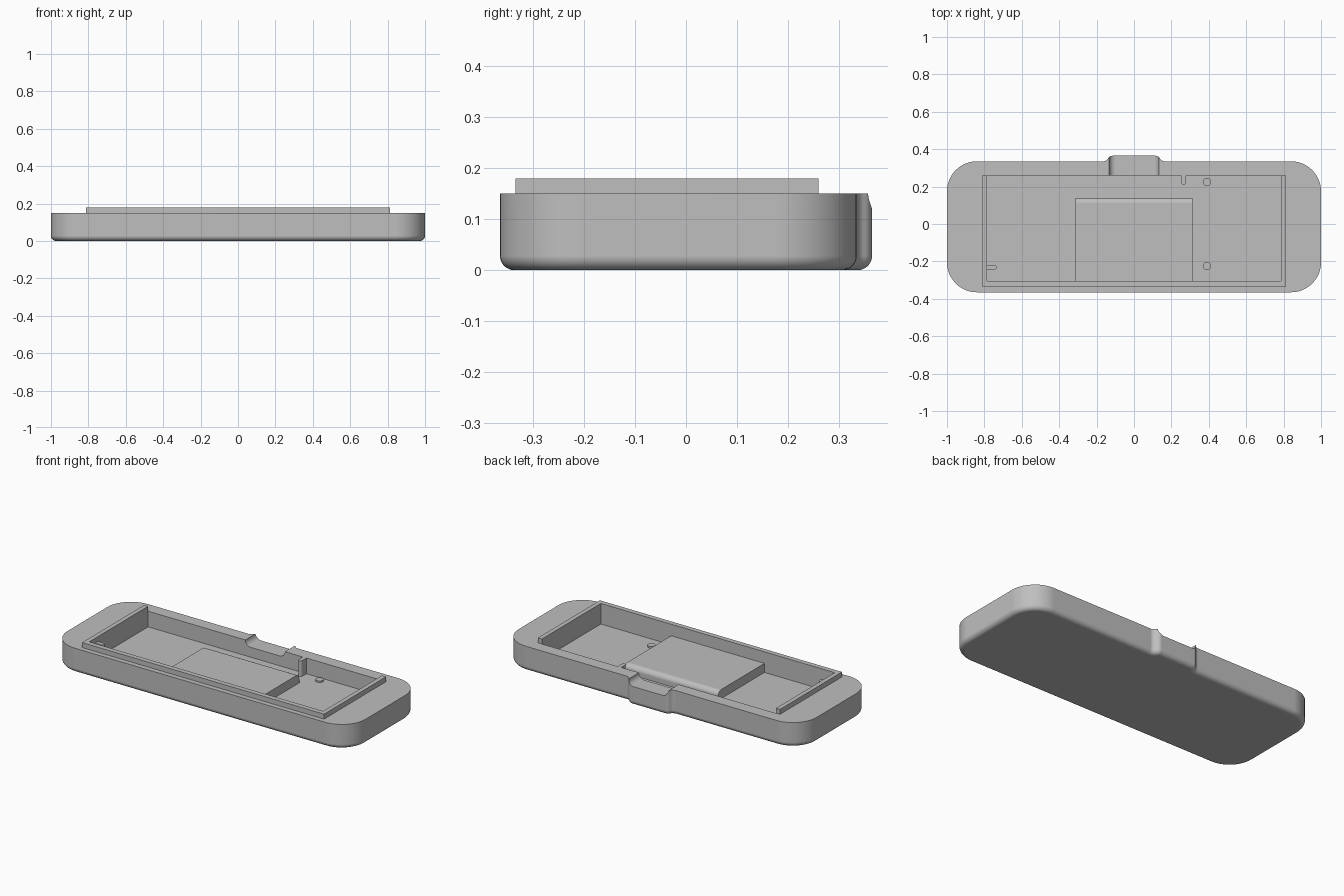
import bpy, bmesh
from math import sin, cos, pi, radians

default = bpy.data.objects.get("Cube")
if default:
    bpy.data.objects.remove(default, do_unlink=True)

grey = bpy.data.materials.new("plain grey")
grey.use_nodes = True
shade = (0.52, 0.52, 0.52, 1)
grey.diffuse_color = shade
grey.node_tree.nodes["Principled BSDF"].inputs["Base Color"].default_value = shade

TOP, FLOOR, LIP_TOP = 0.15, 0.055, 0.18
IN_X, IN_FRONT, IN_BACK = 0.785, -0.305, 0.26


def arc(cx, cy, r, start, end, steps=8):
    angles = [radians(start + (end - start) * i / steps) for i in range(steps + 1)]
    return [(cx + r * cos(a), cy + r * sin(a)) for a in angles]


def loft(name, rings):
    """Skin equal-length rings of 3D points and cap both ends."""
    bm = bmesh.new()
    loops = [[bm.verts.new(p) for p in ring] for ring in rings]
    n = len(loops[0])
    for a, b in zip(loops, loops[1:]):
        for i in range(n):
            j = (i + 1) % n
            bm.faces.new((a[i], a[j], b[j], b[i]))
    bm.faces.new(loops[0][::-1])
    bm.faces.new(loops[-1])
    bmesh.ops.recalc_face_normals(bm, faces=bm.faces)
    mesh = bpy.data.meshes.new(name)
    bm.to_mesh(mesh)
    bm.free()
    mesh.materials.append(grey)
    obj = bpy.data.objects.new(name, mesh)
    bpy.context.collection.objects.link(obj)
    return obj


def prism(name, outline, low, high):
    return loft(name, [[(x, y, z) for x, y in outline] for z in (low, high)])


def activate(obj):
    bpy.ops.object.select_all(action="DESELECT")
    obj.select_set(True)
    bpy.context.view_layer.objects.active = obj


def cut(obj, cutter):
    cutter.hide_render = True
    mod = obj.modifiers.new("cut", "BOOLEAN")
    mod.operation, mod.solver, mod.object = "DIFFERENCE", "EXACT", cutter
    activate(obj)
    bpy.ops.object.modifier_apply(modifier=mod.name)
    bpy.data.objects.remove(cutter, do_unlink=True)


def smooth(obj):
    activate(obj)
    bpy.ops.object.shade_smooth_by_angle(angle=radians(30))
    mod = obj.modifiers.new("flat_face_normals", "WEIGHTED_NORMAL")
    mod.keep_sharp = True


def body_outline(inset):
    """Rounded rectangle with a soft tab at the back, shrunk by inset."""
    big, bulge, hollow = 0.16 - inset, 0.03 - inset, 0.03 + inset
    half = arc(0.84, -0.205, big, -90, 0, 12)
    half += arc(0.84, 0.175, big, 0, 90, 12)
    half += arc(0.165, 0.365, hollow, -90, -150)
    half += arc(0.113, 0.335, bulge, 30, 90)
    return half + [(-x, y) for x, y in reversed(half)]


# Tray body with a rounded bottom edge
R = 0.028
rings = []
for k in range(9):
    a = pi / 2 * k / 8
    z = R * (1 - cos(a))
    rings.append([(x, y, z) for x, y in body_outline(R * (1 - sin(a)))])
rings.append([(x, y, TOP) for x, y in body_outline(0)])
body = loft("tray_body", rings)

# Rectangular cavity
cut(body, prism("cavity_cutter", [(-IN_X, IN_FRONT), (IN_X, IN_FRONT),
                                  (IN_X, IN_BACK), (-IN_X, IN_BACK)], FLOOR, 0.3))

# Back notch with rounded lower corners
r = 0.035
profile = arc(0.133 - r, TOP, r, -90, 0) + [(0.133, 0.2)]
profile += [(-x, z) for x, z in reversed(profile)]
cut(body, loft("notch_cutter", [[(x, y, z) for x, z in profile] for y in (0.2, 0.5)]))
smooth(body)

# Raised lip along the two ends and the front
lip_half = [(0.812, -0.335), (0.812, IN_BACK), (IN_X, IN_BACK), (IN_X, IN_FRONT)]
prism("raised_lip", lip_half + [(-x, y) for x, y in reversed(lip_half)], TOP, LIP_TOP)

# Inner block with a rounded back edge
block = [(IN_FRONT, FLOOR), (0.14, FLOOR)] + arc(0.11, 0.08, 0.03, 0, 90) + [(IN_FRONT, 0.11)]
smooth(loft("inner_block", [[(x, y, z) for y, z in block] for x in (-0.313, 0.313)]))

# Round-ended locating ribs
w = 0.0125
back_rib = arc(0.265, 0.222, w, 180, 360) + [(0.265 + w, IN_BACK), (0.265 - w, IN_BACK)]
end_rib = arc(-0.747, -0.232, w, -90, 90) + [(-IN_X, -0.232 + w), (-IN_X, -0.232 - w)]
for name, outline in (("back_rib", back_rib), ("end_rib", end_rib)):
    smooth(prism(name, outline, FLOOR, TOP))

# Low round pads on the floor
for name, y in (("front_pad", -0.225), ("back_pad", 0.225)):
    smooth(prism(name, arc(0.39, y, 0.022, 0, 345, 23), FLOOR, FLOOR + 0.01))
